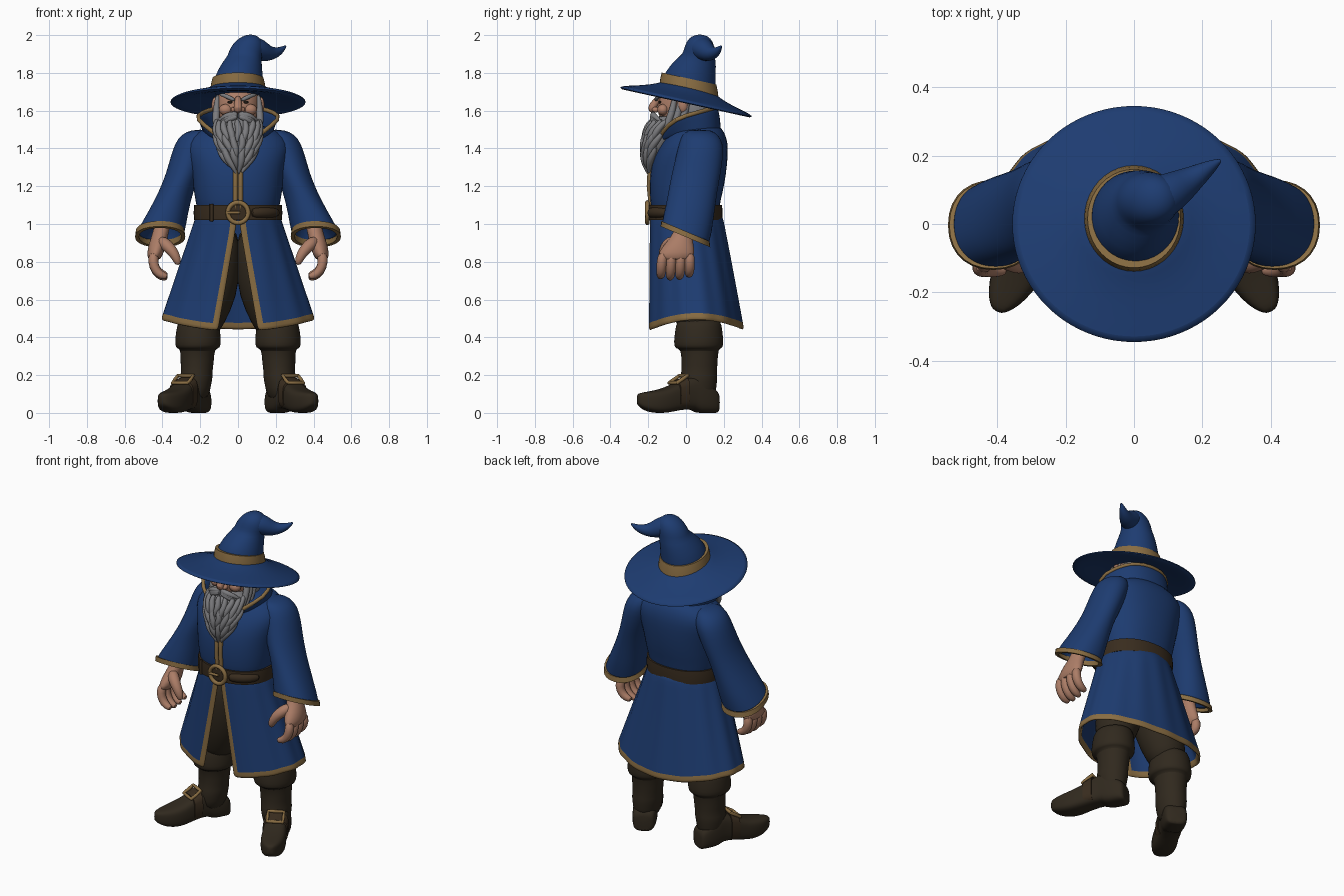
import bpy, bmesh, math
from math import sin, cos, pi
from mathutils import Vector

if "Cube" in bpy.data.objects:
    bpy.data.objects.remove(bpy.data.objects["Cube"])


def material(name, rgb):
    m = bpy.data.materials.new(name)
    m.use_nodes = True
    m.diffuse_color = (*rgb, 1)
    m.node_tree.nodes["Principled BSDF"].inputs["Base Color"].default_value = (*rgb, 1)
    return m


BLUE = material("blue cloth", (.0125, .045, .165))
GOLD = material("gold trim", (.25, .152, .055))
BOOT = material("dark brown leather", (.03, .022, .013))
BELT = material("belt leather", (.04, .025, .013))
GREY = material("grey hair", (.2, .2, .21))
SKIN = material("skin", (.41, .205, .135))
DARK = material("dark eye", (.02, .014, .01))
made = []


def build(name, verts, faces, mats, pair=False, sub=0, thick=0, idx=None):
    """Make a mesh object, or a left and right copy of it."""
    mats = mats if isinstance(mats, list) else [mats]
    for side, prefix in ((1, "left_"), (-1, "right_")) if pair else ((1, ""),):
        me = bpy.data.meshes.new(prefix + name)
        me.from_pydata([(v[0] * side, v[1], v[2]) for v in verts], [], faces)
        for m in mats:
            me.materials.append(m)
        if idx:
            me.polygons.foreach_set("material_index", idx)
        bm = bmesh.new()
        bm.from_mesh(me)
        bmesh.ops.recalc_face_normals(bm, faces=bm.faces)
        bm.to_mesh(me)
        bm.free()
        ob = bpy.data.objects.new(prefix + name, me)
        bpy.context.collection.objects.link(ob)
        if thick:
            mod = ob.modifiers.new("thickness", "SOLIDIFY")
            mod.thickness, mod.offset = thick, 0
        if sub:
            mod = ob.modifiers.new("smooth", "SUBSURF")
            mod.levels = mod.render_levels = sub
        made.append(ob)


def power(v, p):
    return math.copysign(abs(v) ** (2 / p), v)


def ring(x, y, z, rx, ry, sy=0, p=2, n=28):
    """Level ellipse, sheared so that its height changes along y."""
    out = []
    for i in range(n):
        a = 2 * pi * i / n
        dx, dy = rx * power(cos(a), p), ry * power(sin(a), p)
        out.append(Vector((x + dx, y + dy, z + sy * dy)))
    return out


def loft(name, rings, mat, caps=True, closed=False, **kw):
    n, k = len(rings[0]), len(rings)
    faces = [(r * n + i, r * n + (i + 1) % n, (r + 1) % k * n + (i + 1) % n, (r + 1) % k * n + i)
             for r in range(k if closed else k - 1) for i in range(n)]
    if caps and not closed:
        faces += [tuple(range(n)), tuple(range((k - 1) * n, k * n))]
    build(name, [v for r in rings for v in r], faces, mat, **kw)


def tube(name, pts, mat, r=None, n=8, closed=False, **kw):
    """Round tube through points; each point may carry its own radius."""
    rad = [r if r else p[3] for p in pts]
    P = [Vector(p[:3]) for p in pts]
    k, rings, u = len(P), [], None
    for i in range(k):
        a, b = (P[i - 1], P[(i + 1) % k]) if closed else (P[max(i - 1, 0)], P[min(i + 1, k - 1)])
        t = (b - a).normalized()
        u = t.orthogonal() if u is None else u - t * u.dot(t)
        u.normalize()
        w = t.cross(u)
        rings.append([P[i] + (u * cos(2 * pi * j / n) + w * sin(2 * pi * j / n)) * rad[i] for j in range(n)])
    loft(name, rings, mat, closed=closed, **kw)


def ball(name, c, s, mat, **kw):
    rings = [ring(c[0], c[1], c[2] + s[2] * cos(a), s[0] * sin(a), s[1] * sin(a), n=16)
             for a in [pi * (i + .15) / 8.3 for i in range(9)]]
    loft(name, rings, mat, **kw)


# Hat: brim, crown, bent tip and band
TILT = -.22
loft("hat_brim", [ring(0, y, z, r, r * .97, TILT, n=40) for y, z, r in (
    (.01, 1.675, .125), (0, 1.652, .24), (0, 1.634, .338), (0, 1.642, .363),
    (0, 1.656, .358), (0, 1.68, .25), (.01, 1.71, .16), (.015, 1.735, .13))], BLUE, sub=1)
loft("hat_crown", [ring(x, y, z, rx, ry, s) for x, y, z, rx, ry, s in (
    (0, .015, 1.70, .142, .148, TILT), (.002, .02, 1.775, .13, .135, TILT),
    (.022, .055, 1.86, .103, .106, -.15), (.036, .066, 1.89, .09, .086, -.08),
    (.046, .072, 1.925, .092, .082, -.05), (.058, .073, 1.968, .074, .07, 0),
    (.065, .073, 1.994, .042, .045, 0), (.066, .073, 2.003, .012, .012, 0))], BLUE, sub=1)
tube("hat_tip", [(.04, .06, 1.925, .07), (.075, .075, 1.935, .067), (.115, .097, 1.923, .061),
                 (.16, .125, 1.9, .044), (.205, .155, 1.907, .028), (.235, .175, 1.925, .016),
                 (.256, .188, 1.945, .004)], BLUE, n=12, sub=1)
loft("hat_band", [ring(0, .016, z, r, r * 1.06, TILT, n=40) for z, r in (
    (1.707, .13), (1.707, .147), (1.74, .143), (1.77, .136), (1.77, .12))], GOLD)

# Head, hair and face
loft("head", [ring(0, y, z, rx, ry) for y, z, rx, ry in (
    (.03, 1.44, .08, .08), (.01, 1.53, .1, .12), (-.01, 1.58, .116, .142), (-.01, 1.63, .119, .145),
    (.0, 1.68, .117, .132), (.01, 1.73, .11, .12))], SKIN, sub=1)
ball("hair", (0, .045, 1.6), (.13, .11, .15), GREY, sub=1)
tube("nose", [(0, -.135, 1.675, .018), (0, -.163, 1.645, .021), (0, -.183, 1.612, .028),
              (0, -.172, 1.59, .018)], SKIN, sub=1)
ball("nostril", (.022, -.16, 1.605), (.016, .02, .015), SKIN, pair=True)
ball("cheek", (.065, -.122, 1.605), (.036, .03, .03), SKIN, pair=True)
ball("ear", (.122, -.015, 1.63), (.018, .026, .042), SKIN, pair=True)
ball("eye", (.043, -.139, 1.645), (.014, .008, .007), DARK, pair=True)
tube("eyebrow", [(.012, -.16, 1.653, .009), (.045, -.155, 1.668, .013), (.08, -.134, 1.685, .012),
                 (.1, -.112, 1.683, .004)], GREY, pair=True, sub=1)
for i in range(3):
    tube("moustache_lock", [(-.004, -.168 - .004 * i, 1.583 - .006 * i, .012), (.04, -.18, 1.58 - .01 * i, .019),
                            (.08, -.16, 1.565 - .013 * i, .016), (.115 - .01 * i, -.125, 1.535 - .018 * i, .004)],
         GREY, pair=True, sub=1)
for i in range(3):
    y = -.06 + .035 * i
    tube("sideburn", [(.108, y, 1.69, .012), (.113, y - .005, 1.62, .018), (.118, y - .03, 1.55, .025),
                      (.115, y - .06, 1.47, .006)], GREY, pair=True, sub=1)

# Beard: solid core covered by overlapping locks
BEARD = [(1.58, -.08, .1, .08), (1.53, -.105, .122, .092), (1.46, -.13, .126, .094),
         (1.39, -.158, .1, .072), (1.33, -.178, .066, .046), (1.275, -.185, .018, .016)]
loft("beard_core", [ring(0, y, z, rx, ry) for z, y, rx, ry in BEARD], GREY, sub=1)


def beard_point(u, z, r):
    for lo, hi in zip(BEARD[1:], BEARD):
        if z >= lo[0]:
            break
    f = max(0, (z - lo[0]) / (hi[0] - lo[0]))
    y, rx, ry = (l + (h - l) * f for l, h in zip(lo[1:], hi[1:]))
    return (rx * sin(u), y - ry * cos(u), z, r)


for row, (top, count) in enumerate(((1.555, 9), (1.485, 8), (1.415, 6))):
    for j in range(count):
        u = (j / (count - 1) - .5) * 3
        drop = .125 + .03 * (j % 2)
        tube("beard_lock", [beard_point(u * (1 - .1 * k) + .07 * sin(2 * k + j), top - drop * k / 4, r)
                            for k, r in enumerate((.012, .019, .021, .016, .003))], GREY, sub=1)

# Robe body and collar
loft("robe_body", [ring(0, y, z, rx, ry, p=2.3) for y, z, rx, ry in (
    (0, 1.03, .215, .18), (-.005, 1.1, .22, .182), (0, 1.16, .234, .194), (.01, 1.26, .244, .203),
    (.025, 1.36, .268, .198), (.045, 1.43, .278, .178), (.055, 1.485, .232, .15), (.06, 1.53, .13, .115))],
     BLUE, sub=1)
tube("robe_front_trim", [(.014, y, z) for y, z in (
    (-.186, 1.04), (-.187, 1.12), (-.195, 1.2), (-.19, 1.3), (-.165, 1.4))], GOLD, r=.013, pair=True)


def across(half):
    return [(-x, y, z) for x, y, z in half[:0:-1]] + half


low = across([(0, .19, 1.48), (.13, .165, 1.48), (.2, .05, 1.48), (.15, -.09, 1.46), (.06, -.15, 1.42)])
high = across([(0, .172, 1.62), (.12, .15, 1.615), (.195, .06, 1.59), (.23, -.06, 1.558), (.13, -.125, 1.49)])
w = len(low)
build("collar", low + high, [(i, i + 1, w + i + 1, w + i) for i in range(w - 1)], BLUE, thick=.016, sub=2)
tube("collar_trim", low[:1] + high + low[-1:], GOLD, r=.0125, sub=1)

# Skirt, open at the front, with gold edges
rows = (0, .1, .25, .4, .55, .7, .85, .945, 1)
mid = 70
grid = []
for t in rows:
    rx, ry, cy = .212 + .19 * t, .183 + .066 * t, .048 * t
    a0 = math.asin((.004 + .108 * max(0, t - .06)) / rx)
    e = .035 / rx
    span = 2 * pi - 2 * a0 - 2 * e
    angles = [a0] + [a0 + e + span * i / mid for i in range(mid + 1)] + [2 * pi - a0]
    for a in angles:
        hem = .436 - .005 * cos(a) + .055 * sin(a) ** 2
        fold = 1 + .03 * math.sqrt(t) * (1 - .7 * t) * cos(14 * a)
        grid.append((rx * fold * sin(a), cy - ry * fold * cos(a), 1.05 + (hem - 1.05) * t))
w = mid + 3
cells = [(r, c) for r in range(len(rows) - 1) for c in range(w - 1)]
build("skirt", grid, [(r * w + c, r * w + c + 1, (r + 1) * w + c + 1, (r + 1) * w + c) for r, c in cells],
      [BLUE, GOLD], thick=.018, sub=1,
      idx=[int(r == len(rows) - 2 or c in (0, w - 2)) for r, c in cells])

# Belt with round buckle, keepers and tail
loft("belt", [ring(0, -.004, z, r, r * .84, p=2.2, n=40) for z, r in (
    (1.02, .2), (1.02, .232), (1.06, .235), (1.1, .232), (1.1, .2))], BELT)
tube("belt_buckle", [(.054 * cos(a), -.204, 1.06 + .054 * sin(a)) for a in
                     [2 * pi * i / 24 for i in range(24)]], GOLD, r=.0125, closed=True)
tube("buckle_pin", [(-.055, -.21, 1.06), (.01, -.21, 1.06)], GOLD, r=.008)
tube("belt_tail", [(.06, -.187, 1.06, .03), (.12, -.172, 1.06, .032), (.18, -.134, 1.06, .032),
                   (.215, -.085, 1.06, .02)], BELT, sub=1)
tube("belt_keeper", [(-.14, -.168, 1.015), (-.14, -.172, 1.06), (-.14, -.168, 1.105)], BELT, r=.01)

# Wide sleeves, hollow at the cuff
CUFF = -.42
loft("sleeve", [ring(x, y, z, rx, ry, s, p) for x, y, z, rx, ry, s, p in (
    (.2, .07, 1.5, .04, .06, 0, 2), (.222, .075, 1.475, .08, .095, 0, 2), (.24, .08, 1.425, .094, .118, 0, 2),
    (.26, .072, 1.36, .096, .125, 0, 2), (.288, .055, 1.27, .092, .13, 0, 2), (.325, .037, 1.18, .09, .127, -.1, 2),
    (.37, .02, 1.06, .105, .127, -.28, 2.2), (.412, -.003, .945, .13, .129, CUFF, 2.2),
    (.411, -.003, .945, .112, .112, CUFF, 2.2), (.38, .005, 1.04, .085, .1, -.28, 2))], BLUE, pair=True, sub=1)
loft("sleeve_trim", [ring(.412, -.003, z, r, r * .99, CUFF, 2.2) for z, r in (
    (.932, .112), (.932, .133), (.962, .129), (.962, .112))], GOLD, closed=True, pair=True)

# Hands with curled fingers
loft("hand", [ring(x, y, z, rx, ry, n=14) for x, y, z, rx, ry in (
    (.395, 0, 1.02, .045, .05), (.41, -.015, .95, .043, .052), (.425, -.035, .9, .047, .074),
    (.437, -.05, .85, .046, .1), (.445, -.056, .805, .034, .096))], SKIN, pair=True, sub=1)
for i, reach in enumerate((.95, 1.04, 1, .85)):
    y = -.13 + .05 * i
    tube("finger", [(.443, y * .9, .85, .029), (.452, y, .8, .03), (.436, y, .8 - .05 * reach, .028),
                    (.404, y - .004, .8 - .078 * reach, .025), (.37, y - .006, .8 - .083 * reach, .015)],
         SKIN, pair=True, sub=1)
tube("thumb", [(.415, -.06, .915, .035), (.38, -.1, .89, .037), (.345, -.118, .855, .031),
               (.322, -.122, .812, .026), (.315, -.122, .782, .013)], SKIN, pair=True, sub=1)

# Trousers and tall boots
tube("trouser_leg", [(.1, .02, 1.0, .11), (.115, .025, .82, .135), (.14, .04, .64, .142), (.19, .06, .5, .12),
                     (.21, .07, .42, .1)], BOOT, n=16, pair=True, sub=1)
loft("boot_shaft", [ring(x, y, z, rx, ry) for x, y, z, rx, ry in (
    (.208, .068, .5, .1, .11), (.21, .068, .465, .113, .122), (.212, .067, .4, .121, .13),
    (.212, .067, .355, .122, .132), (.213, .067, .34, .11, .12), (.214, .072, .338, .09, .1),
    (.216, .072, .28, .09, .096), (.218, .07, .215, .082, .094), (.221, .068, .19, .088, .1),
    (.223, .066, .14, .079, .095), (.225, .068, .06, .067, .086))], BOOT, pair=True, sub=1)
heel, along, side = Vector((.225, .088, 0)), Vector((.458, -.888, 0)), Vector((.888, .458, 0))


def foot_ring(s, half, bottom, top, p=3.4, n=20):
    mid_z, h = (top + bottom) / 2, (top - bottom) / 2
    return [heel + along * s + side * half * power(cos(2 * pi * i / n), p)
            + Vector((0, 0, mid_z + h * power(sin(2 * pi * i / n), p))) for i in range(n)]


loft("boot_foot", [foot_ring(*f) for f in (
    (-.08, .05, 0, .1), (-.07, .062, -.002, .12), (-.03, .072, -.002, .15), (.045, .07, -.002, .2),
    (.06, .066, .022, .2), (.15, .066, .014, .165), (.22, .074, -.002, .132), (.29, .07, -.002, .118),
    (.345, .05, .014, .11), (.375, .03, .034, .104), (.388, .012, .05, .095))], BOOT, pair=True, sub=1)
loft("boot_strap", [foot_ring(*f) for f in (
    (.115, .05, .04, .15), (.112, .073, .02, .188), (.165, .073, .02, .165), (.168, .05, .04, .14))],
     BELT, pair=True)
down = (along * .8 - Vector((0, 0, .5))).normalized()
centre = heel + along * .145 + Vector((0, 0, .178))
tube("boot_buckle", [centre + side * a * .046 + down * b * .036 for a, b in
                     ((-1, -1), (0, -1), (1, -1), (1, 0), (1, 1), (0, 1), (-1, 1), (-1, 0))],
     GOLD, r=.01, closed=True, pair=True)

# Smooth shading with sharp creases kept
bpy.ops.object.select_all(action="DESELECT")
for ob in made:
    ob.select_set(True)
bpy.context.view_layer.objects.active = made[0]
bpy.ops.object.shade_smooth_by_angle(angle=math.radians(55))
